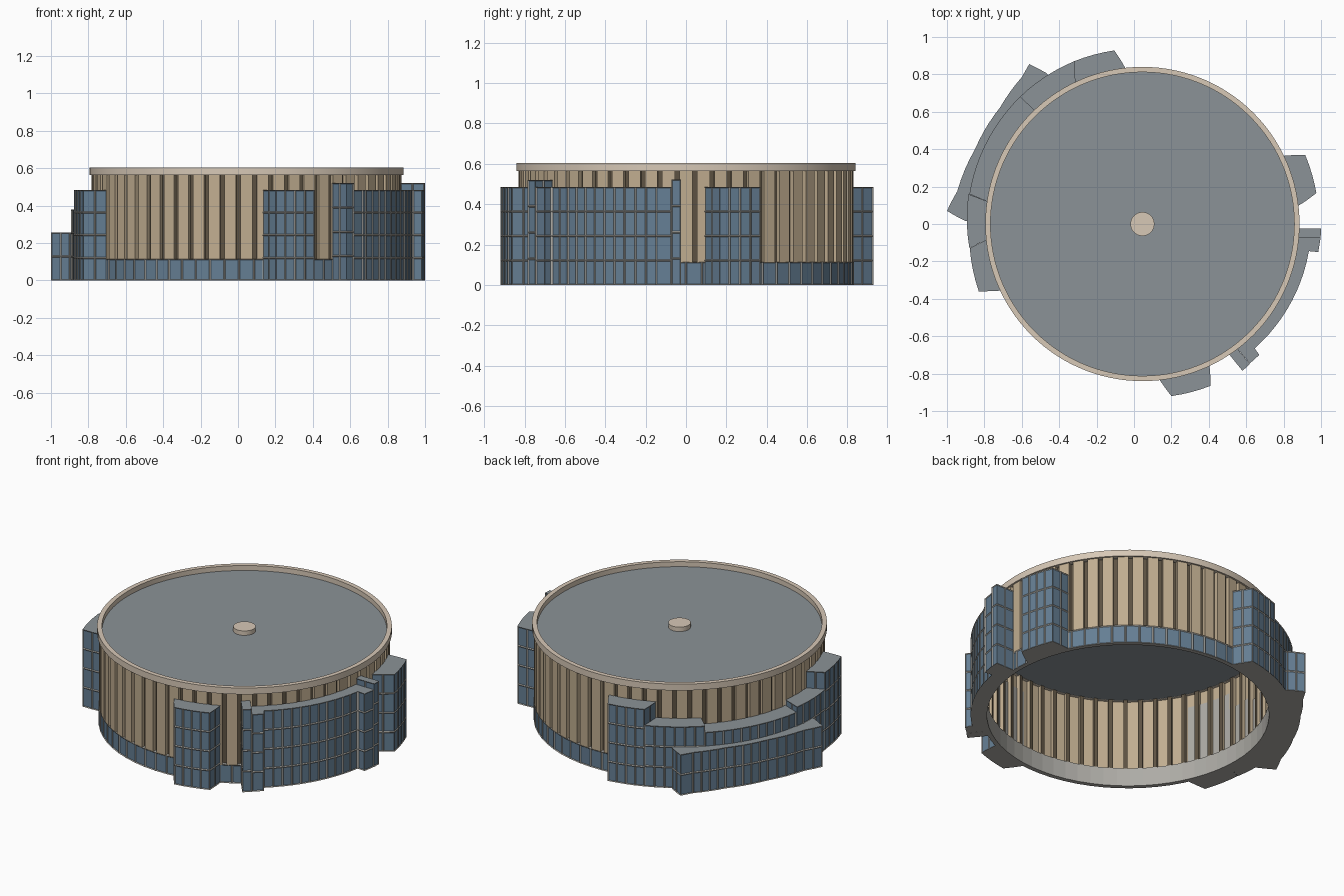
import bpy, bmesh
from math import sin, cos, pi, tau, atan2, hypot, remainder

if "Cube" in bpy.data.objects:
    bpy.data.objects.remove(bpy.data.objects["Cube"])

CX = 0.045          # drum axis
R_WALL = 0.83


def material(name, rgb):
    m = bpy.data.materials.new(name)
    m.diffuse_color = (*rgb, 1)
    m.use_nodes = True
    m.node_tree.nodes["Principled BSDF"].inputs["Base Color"].default_value = m.diffuse_color
    return m


FRAME = material("frame_grey", (0.42, 0.41, 0.38))
GLASS = material("blue_glass", (0.13, 0.21, 0.295))
ROOF = material("roof_grey", (0.26, 0.29, 0.31))
STONE = material("tan_panel", (0.53, 0.42, 0.28))
SLOT = material("dark_slot", (0.11, 0.085, 0.055))
CAP = material("pale_stone", (0.68, 0.58, 0.47))


def finish(name, bm, mats, recalc=False):
    if recalc:
        bmesh.ops.recalc_face_normals(bm, faces=bm.faces)
    me = bpy.data.meshes.new(name)
    bm.to_mesh(me)
    bm.free()
    for m in mats:
        me.materials.append(m)
    ob = bpy.data.objects.new(name, me)
    bpy.context.collection.objects.link(ob)
    return ob


def polar(r, a, z):
    return (CX + r * cos(a), r * sin(a), z)


def glaze(bm, faces, rim):
    # Recess a pane into every wall cell, leaving the frame around it
    bmesh.ops.recalc_face_normals(bm, faces=bm.faces)
    bmesh.ops.inset_individual(bm, faces=faces, thickness=rim, depth=-0.004)
    for f in faces:
        f.material_index = 1


def lathe(name, profile, mat, seg=120, closed=True):
    # Revolve an (r, z) profile about the drum axis
    bm = bmesh.new()
    rings = [[bm.verts.new(polar(r, tau * i / seg, z)) for i in range(seg)]
             for r, z in profile]
    pairs = list(zip(rings, rings[1:] + rings[:1]))
    for a, b in pairs if closed else pairs[:-1]:
        for i in range(seg):
            j = (i + 1) % seg
            bm.faces.new((a[i], a[j], b[j], b[i]))
    if not closed:
        bm.faces.new(rings[0])
        bm.faces.new(rings[-1])
    ob = finish(name, bm, [mat], True)
    bpy.context.view_layer.objects.active = ob
    ob.select_set(True)
    bpy.ops.object.shade_smooth_by_angle()
    ob.select_set(False)
    return ob


def glass_block(name, pts, h, cell=0.055):
    # Prism whose edges bend around the drum; the last edge lies on the drum wall
    pol = [(hypot(x - CX, y), atan2(y, x - CX)) for x, y in pts]
    pol[0] = (R_WALL - 0.004, pol[0][1])
    pol[-1] = (R_WALL - 0.004, pol[-1][1])
    path, glazed = [], []
    for k, (r0, a0) in enumerate(pol):
        r1, a1 = pol[(k + 1) % len(pol)]
        da = remainder(a1 - a0, tau)
        n = max(1, round(hypot(r1 - r0, da * (r0 + r1) / 2) / cell))
        for i in range(n):
            t = i / n
            path.append((r0 + (r1 - r0) * t, a0 + da * t))
            glazed.append(k < len(pol) - 1)
    floors = max(1, round(h / 0.121))
    bm = bmesh.new()
    rows = [[bm.verts.new(polar(r, a, h * f / floors)) for r, a in path]
            for f in range(floors + 1)]
    panes = []
    for lo, hi in zip(rows, rows[1:]):
        for i in range(len(path)):
            j = (i + 1) % len(path)
            f = bm.faces.new((lo[i], lo[j], hi[j], hi[i]))
            if glazed[i]:
                panes.append(f)
    bm.faces.new(rows[0])
    bm.faces.new(rows[-1]).material_index = 2
    glaze(bm, panes, 0.0075)
    return finish(name, bm, [FRAME, GLASS, ROOF])


# Drum wall: sixty flat stone panels with recessed dark slots between them
bm = bmesh.new()
N, z0, z1 = 60, 0.112, 0.57
pitch = tau / N
ring = []
for i in range(N):
    a = i * pitch
    for r, off in ((R_WALL, -0.36), (R_WALL, 0.36), (0.806, 0.36), (0.806, 0.64)):
        ring.append([bm.verts.new(polar(r, a + off * pitch, z)) for z in (z0, z1)])
for i in range(len(ring)):
    a, b = ring[i], ring[(i + 1) % len(ring)]
    bm.faces.new((a[0], b[0], b[1], a[1])).material_index = 1 if i % 4 == 2 else 0
finish("drum_wall", bm, [STONE, SLOT])

# Glazed base ring, with a plain inner face
bm = bmesh.new()
N = 66
rings = [[bm.verts.new(polar(r, tau * i / N, z)) for i in range(N)]
         for r, z in ((0.832, 0), (0.832, 0.115), (0.804, 0.115), (0.804, 0))]
panes = []
for k in range(4):
    a, b = rings[k], rings[(k + 1) % 4]
    for i in range(N):
        j = (i + 1) % N
        f = bm.faces.new((a[i], a[j], b[j], b[i]))
        if k == 0:
            panes.append(f)
glaze(bm, panes, 0.008)
finish("base_ring", bm, [FRAME, GLASS])

# Parapet, roof and central cap
lathe("parapet", [(0.84, 0.565), (0.84, 0.605), (0.812, 0.605), (0.812, 0.565)], CAP)
lathe("main_roof", [(0.814, 0.566), (0.814, 0.574)], ROOF, closed=False)
lathe("roof_cap", [(0.064, 0.572), (0.064, 0.602)], CAP, seg=48, closed=False)

# Front and right glass blocks
glass_block("front_block", [(0.13, -0.83), (0.20, -0.92), (0.41, -0.865), (0.41, -0.76)], 0.485)
glass_block("corner_tower", [(0.51, -0.70), (0.58, -0.785), (0.62, -0.748), (0.55, -0.665)], 0.52)
glass_block("right_curved_block",
            [(0.55, -0.665), (0.62, -0.745), (0.67, -0.70), (0.645, -0.665),
             (0.935, -0.145), (0.985, -0.15), (0.998, -0.072), (0.88, -0.072)], 0.485)
glass_block("right_tower", [(0.88, -0.072), (0.998, -0.072), (1.0, -0.025), (0.88, -0.025)], 0.522)
glass_block("right_back_block", [(0.875, 0.09), (0.975, 0.165), (0.915, 0.37), (0.80, 0.37)], 0.485)

# Stepped blocks along the back left
glass_block("back_block", [(-0.04, 0.83), (-0.105, 0.928), (-0.32, 0.87), (-0.32, 0.755)], 0.485)
glass_block("back_left_block", [(-0.32, 0.755), (-0.32, 0.87), (-0.61, 0.68), (-0.535, 0.61)], 0.385)
glass_block("left_curved_block", [(-0.535, 0.61), (-0.61, 0.68), (-0.88, 0.16), (-0.79, 0.12)], 0.345)
glass_block("left_mid_block", [(-0.79, 0.12), (-0.885, 0.16), (-0.88, -0.13), (-0.785, -0.08)], 0.38)
glass_block("left_front_block", [(-0.785, -0.08), (-0.878, -0.13), (-0.83, -0.36), (-0.71, -0.36)], 0.485)

# Low outer wing wrapped around the back left
glass_block("low_wing",
            [(-0.42, 0.70), (-0.465, 0.805), (-0.56, 0.855), (-0.60, 0.785), (-0.715, 0.625),
             (-0.85, 0.40), (-0.945, 0.175), (-1.0, 0.07), (-0.90, 0.015), (-0.80, 0.02)], 0.257)
